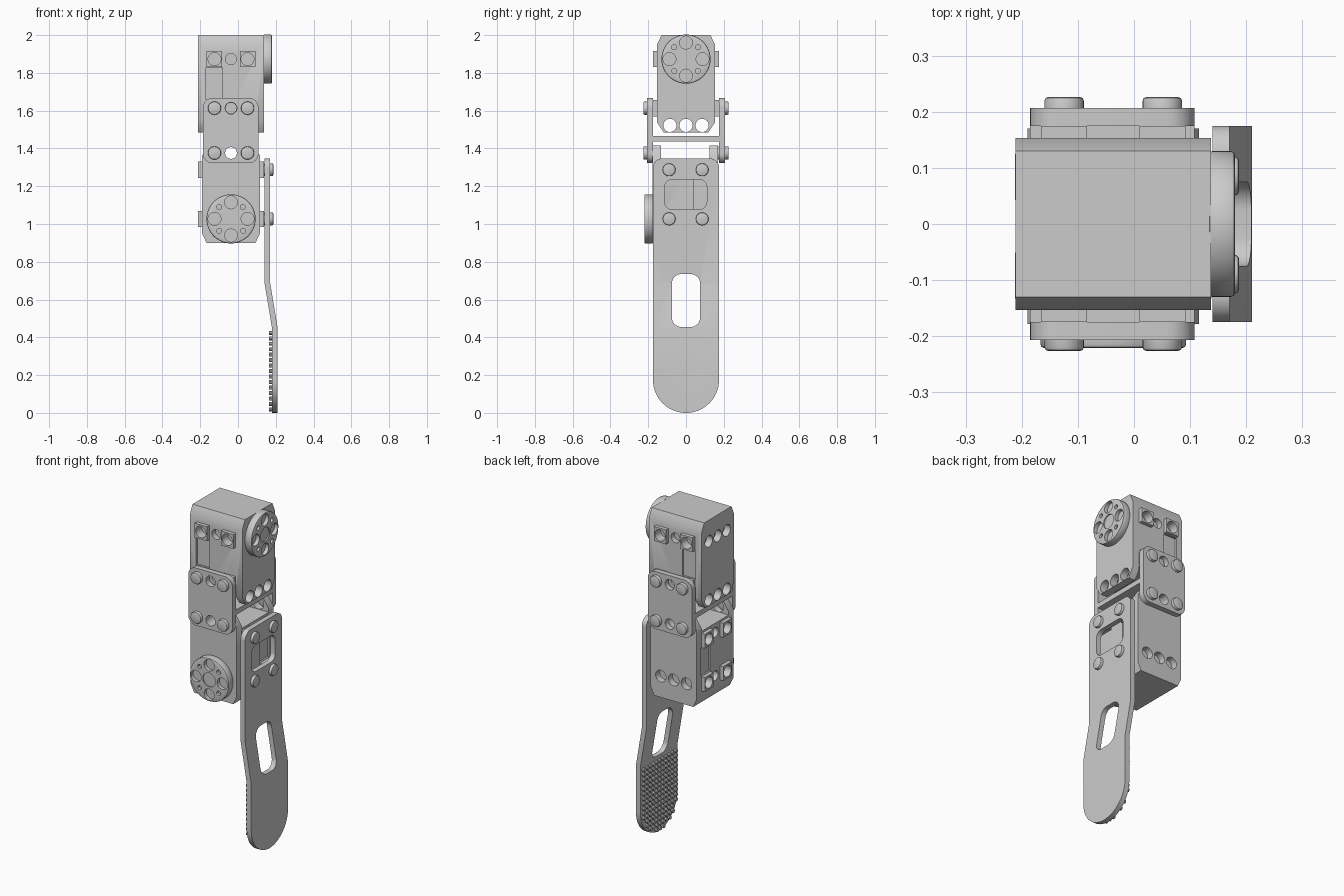
import bpy, bmesh
from math import sin, cos, pi
from mathutils import Matrix, Vector

if "Cube" in bpy.data.objects:
    bpy.data.objects.remove(bpy.data.objects["Cube"])


# ---------- helpers ----------
def circle(u, v, r, n=32):
    return [(u + r * cos(2 * pi * i / n), v + r * sin(2 * pi * i / n)) for i in range(n)]


def rounded(u0, u1, v0, v1, r_low, r_high, n=8):
    pts = []
    for k, (su, sv) in enumerate([(1, 1), (0, 1), (0, 0), (1, 0)]):
        r = r_high if sv else r_low
        cu = u1 - r if su else u0 + r
        cv = v1 - r if sv else v0 + r
        for i in range(n + 1):
            a = (k + i / n) * pi / 2
            pts.append((cu + r * cos(a), cv + r * sin(a)))
    return pts


def rect(u0, u1, v0, v1):
    return [(u0, v0), (u1, v0), (u1, v1), (u0, v1)]


def prisms(name, parts):
    """One mesh from several extrusions: (outline, axis, low, high)."""
    bm = bmesh.new()
    for pts, axis, lo, hi in parts:
        def place(u, v, t):
            return {'x': (t, u, v), 'y': (u, t, v), 'z': (u, v, t)}[axis]
        a = [bm.verts.new(place(u, v, lo)) for u, v in pts]
        b = [bm.verts.new(place(u, v, hi)) for u, v in pts]
        bm.faces.new(a)
        bm.faces.new(b)
        for i in range(len(pts)):
            j = (i + 1) % len(pts)
            bm.faces.new((a[i], a[j], b[j], b[i]))
    bmesh.ops.remove_doubles(bm, verts=bm.verts, dist=1e-6)
    bmesh.ops.recalc_face_normals(bm, faces=bm.faces)
    me = bpy.data.meshes.new(name)
    bm.to_mesh(me)
    bm.free()
    ob = bpy.data.objects.new(name, me)
    bpy.context.collection.objects.link(ob)
    return ob


def select(ob):
    bpy.ops.object.select_all(action='DESELECT')
    ob.select_set(True)
    bpy.context.view_layer.objects.active = ob


def cut(ob, cutter, op='DIFFERENCE'):
    select(ob)
    m = ob.modifiers.new('cut', 'BOOLEAN')
    m.object, m.operation, m.solver = cutter, op, 'EXACT'
    bpy.ops.object.modifier_apply(modifier=m.name)


def bevel(ob, w):
    select(ob)
    m = ob.modifiers.new('bevel', 'BEVEL')
    m.width, m.segments, m.limit_method, m.angle_limit = w, 2, 'ANGLE', 0.9
    bpy.ops.object.modifier_apply(modifier=m.name)


def smooth(ob):
    select(ob)
    bpy.ops.object.shade_smooth_by_angle(angle=0.6)


def drop(*obs):
    for o in obs:
        bpy.data.objects.remove(o)


# ---------- servo motor: local x = output axis, origin at the horn centre ----------
P = 0.0875
def servo(name, mat):
    outline = [(-.13, .127), (-.153, .077), (-.153, -.335), (-.118, -.388),
               (.118, -.388), (.153, -.335), (.153, .077), (.13, .127)]
    body = prisms(name + '_body', [(outline, 'x', -.174, .174)])
    # mounting pads on both flanks
    pads = prisms(name + '_pads', [
        (rect(a - .041, a + .041, h - .043, h + .043), 'y', *sorted((s * .148, s * .175)))
        for s in (-1, 1) for a in (-P, P) for h in (0, -.26)])
    # clearance between the two ears
    gap = prisms('gap', [(rect(-.2, .2, -.5, -.315), 'x', -.129, .129)])
    cut(body, gap)
    # bolt holes and the recessed cable panel
    holes = [(circle(b, -.351, .035), 'x', -.3, .3) for b in (-.085, 0, .085)]
    holes += [(circle(b, 0, .035), 'x', -.3, -.135) for b in (-.085, 0, .085)]
    for s in (-1, 1):
        lo, hi = sorted((s * .12, s * .3))
        holes += [(circle(a, h, .034 if a else .029), 'y', lo, hi)
                  for a in (-P, 0, P) for h in (0, -.26)]
        lo, hi = sorted((s * .143, s * .147))
        lo, hi = (lo, .3) if s > 0 else (-.3, hi)
        holes.append((rect(-.133, -.046, -.215, -.045), 'y', lo, hi))
    drill = prisms('drill', holes)
    cut(body, drill)
    cut(pads, drill)
    # output horn
    horn = prisms(name + '_horn', [(circle(0, 0, .13, 64), 'x', .17, .217)])
    bevel(horn, .007)
    h = [(circle(P * cos(k * pi / 2), P * sin(k * pi / 2), .034), 'x', .195, .3) for k in range(4)]
    h += [(circle(s * .063, t * .063, .013, 16), 'x', .2, .3) for s in (-1, 1) for t in (-1, 1)]
    h.append((circle(0, 0, .042), 'x', .21, .3))
    hd = prisms('horn_drill', h)
    cut(horn, hd)
    drop(gap, drill, hd)
    for o in (body, pads, horn):
        o.data.transform(mat)
        smooth(o)


servo('upper_servo', Matrix.Translation((-.037, 0, 1.873)))
# lower servo hangs upside down with its horn facing the front
turn = Matrix(((0, -1, 0, -.037), (-1, 0, 0, -.004), (0, 0, -1, 1.027), (0, 0, 0, 1)))
servo('lower_servo', turn)

# ---------- H-shaped bracket joining the servos ----------
cx = -.037
web = prisms('bracket_web', [(rect(-.185, .108, 1.437, 1.467), 'y', -.18, .18)])
plates = prisms('bracket_plates', [
    (rounded(-.185, .108, 1.322, 1.667, .05, .05), 'y', *sorted((s * .175, s * .207)))
    for s in (-1, 1)])
drill = prisms('drill', [(circle(cx + a, z, .031), 'y', -.4, .4)
                         for a in (-P, 0, P) for z in (1.376, 1.613)])
cut(plates, drill)
drop(drill)
smooth(plates)

screws = prisms('bracket_screws', [
    (circle(cx + a, z, .035), 'y', *sorted((s * .165, s * .226)))
    for s in (-1, 1) for a in (-P, P) for z in (1.376, 1.613)])
bevel(screws, .006)
smooth(screws)

# ---------- finger: bent strip trimmed to a rounded outline ----------
finger = prisms('finger', [([(.14, 1.347), (.14, .69), (.18, .45), (.18, 0),
                             (.21, 0), (.21, .45), (.17, .69), (.17, 1.347)], 'y', -.175, .175)])
trim = prisms('trim', [(rounded(-.175, .175, .0, 1.347, .1749, .05, 16), 'x', 0, .4)])
cut(finger, trim, 'INTERSECT')
slots = prisms('slots', [(rounded(-.075, .075, .455, .735, .05, .05), 'x', 0, .4),
                         (rounded(-.113, .11, 1.077, 1.236, .04, .04), 'x', 0, .4)])
cut(finger, slots)
drop(trim, slots)
smooth(finger)

finger_screws = prisms('finger_screws', [(circle(y - .002, z, .034), 'x', .13, .187)
                                         for y in (-P, P) for z in (1.027, 1.287)])
bevel(finger_screws, .006)
smooth(finger_screws)

# ---------- grip nubs on the inner face of the fingertip ----------
nubs = []
for i in range(-5, 6):
    for k in range(15):
        y, z = i * .03, .018 + k * .029
        if z > .175 or Vector((y, z - .175)).length < .164:
            nubs.append((circle(y, z, .011, 10), 'x', .165, .185))
smooth(prisms('grip_nubs', nubs))
